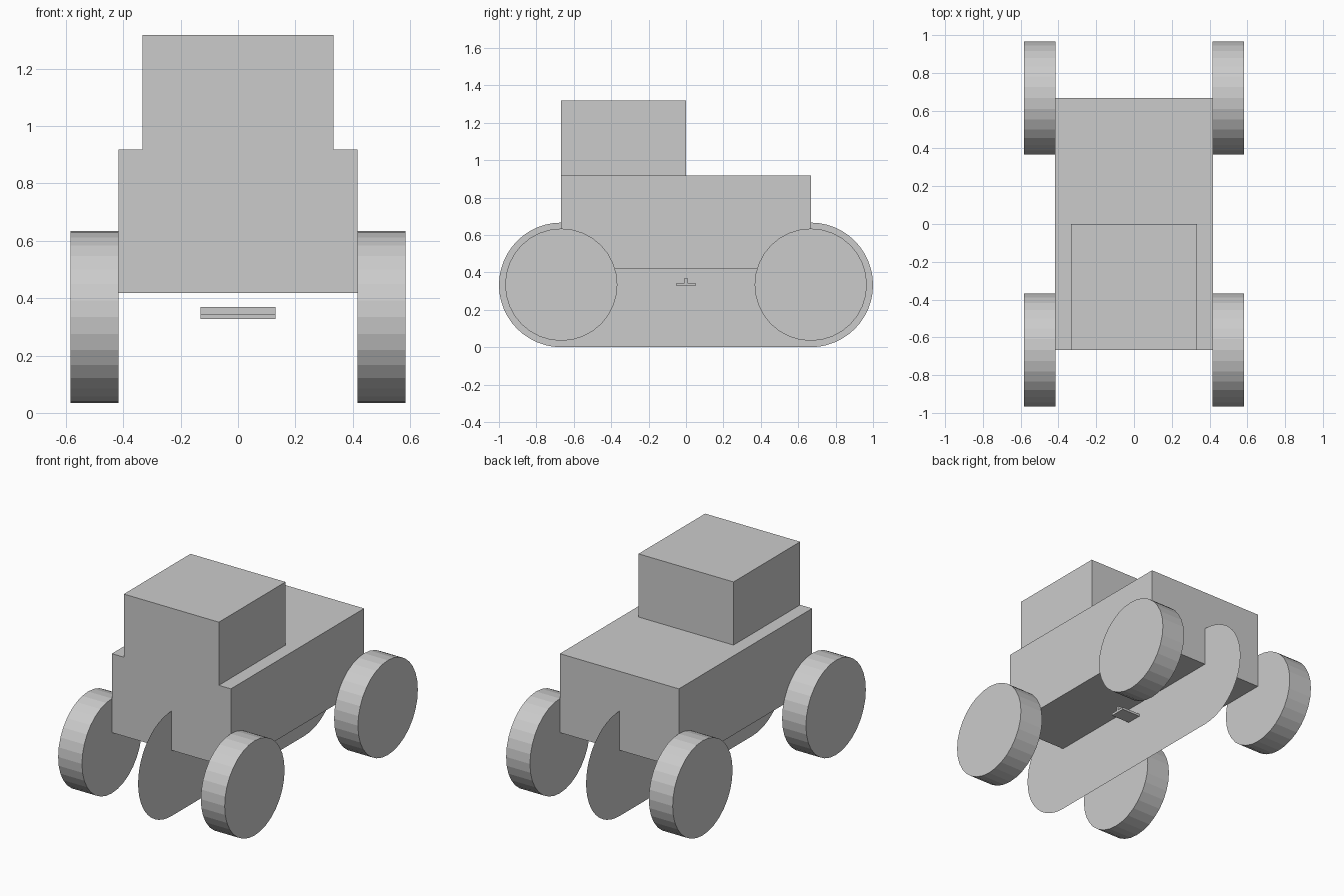
import bpy
import bmesh
from math import cos, sin, pi

if "Cube" in bpy.data.objects:
    bpy.data.objects.remove(bpy.data.objects["Cube"])


def box(name, x, y, z):
    """Box from (min, max) ranges."""
    bpy.ops.mesh.primitive_cube_add(
        size=1, location=[(r[0] + r[1]) / 2 for r in (x, y, z)])
    ob = bpy.context.object
    ob.name = name
    ob.scale = [r[1] - r[0] for r in (x, y, z)]
    return ob


def side_profile(name, points, half_width=0.0):
    """Flat (y, z) outline, extruded evenly along x if it has a width."""
    bm = bmesh.new()
    face = bm.faces.new([bm.verts.new((-half_width, y, z)) for y, z in points])
    if half_width:
        out = bmesh.ops.extrude_face_region(bm, geom=[face], use_keep_orig=True)
        verts = [v for v in out["geom"] if isinstance(v, bmesh.types.BMVert)]
        bmesh.ops.translate(bm, verts=verts, vec=(2 * half_width, 0, 0))
        bmesh.ops.recalc_face_normals(bm, faces=bm.faces)
    mesh = bpy.data.meshes.new(name)
    bm.to_mesh(mesh)
    bm.free()
    ob = bpy.data.objects.new(name, mesh)
    bpy.context.collection.objects.link(ob)
    return ob


AXLE_Y, AXLE_Z = 0.667, 0.333

# Hull and cab
box("hull", (-0.417, 0.417), (-0.667, 0.667), (0.418, 0.918))
box("cab", (-0.333, 0.333), (-0.667, 0.0), (0.918, 1.318))

# Four wheels
for side, sx in (("left", -1), ("right", 1)):
    for end, sy in (("front", -1), ("rear", 1)):
        bpy.ops.mesh.primitive_cylinder_add(
            vertices=32, radius=0.3, depth=0.167,
            location=(sx * 0.5, sy * AXLE_Y, AXLE_Z + 0.001),
            rotation=(0, pi / 2, 0))
        bpy.context.object.name = f"{end}_{side}_wheel"

# Thin rounded track outline on the centre plane
N = 24
arc = [(AXLE_Y + AXLE_Z * cos(a), AXLE_Z + AXLE_Z * sin(a))
       for a in (-pi / 2 + pi * i / N for i in range(N + 1))]
side_profile("track_path", arc + [(-y, 2 * AXLE_Z - z) for y, z in arc])

# Track shoe: plate with a raised grouser bar
side_profile("track_shoe", [
    (-0.05, 0.328), (0.05, 0.328), (0.05, 0.343), (0.008, 0.343),
    (0.008, 0.37), (-0.008, 0.37), (-0.008, 0.343), (-0.05, 0.343)], 0.131)
